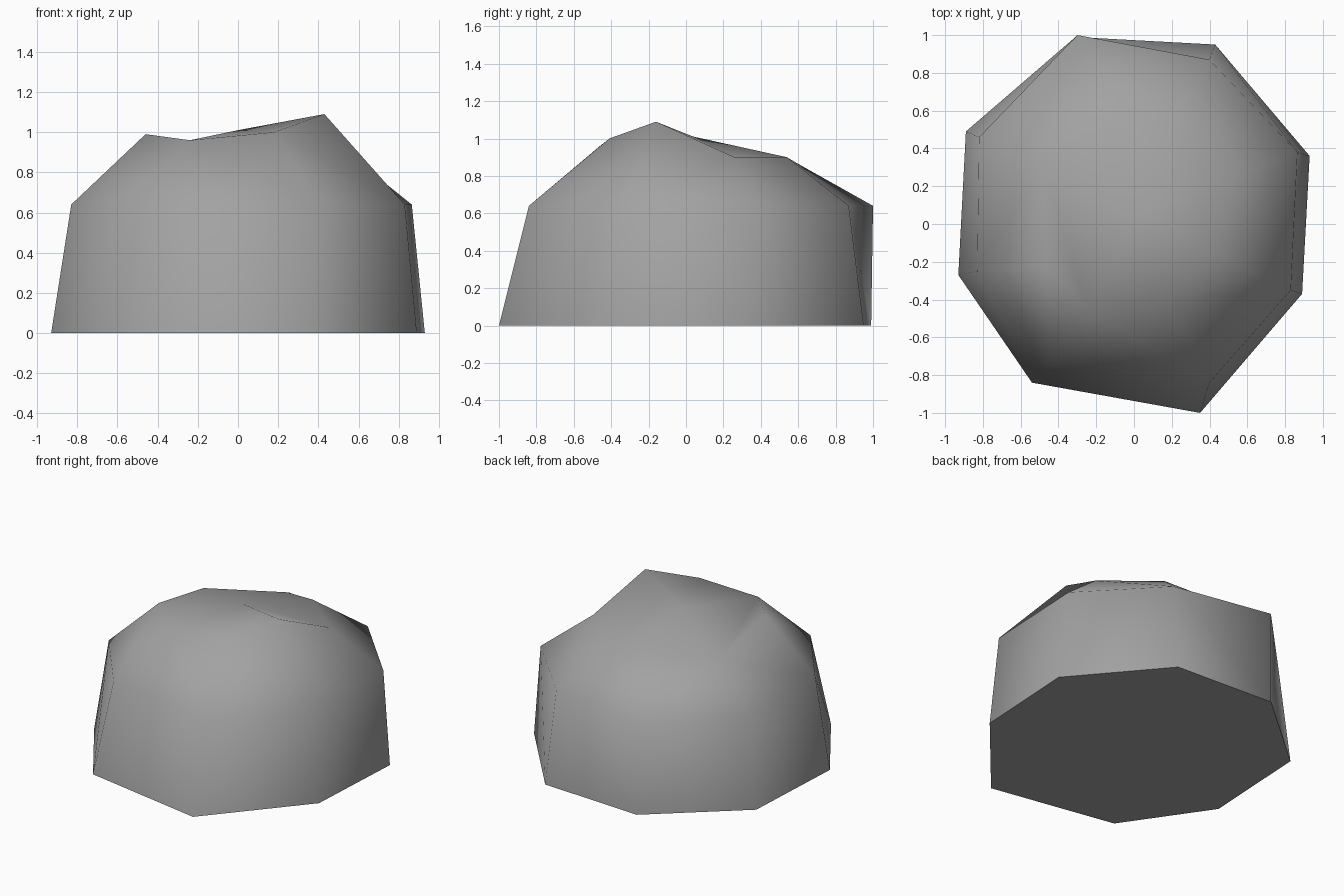
import bpy
import bmesh

# Remove the default cube only
default_cube = bpy.data.objects.get("Cube")
if default_cube:
    bpy.data.objects.remove(default_cube, do_unlink=True)


def make_material(name, color):
    material = bpy.data.materials.new(name)
    material.use_nodes = True
    material.diffuse_color = color
    shader = material.node_tree.nodes["Principled BSDF"]
    shader.inputs["Base Color"].default_value = color
    shader.inputs["Roughness"].default_value = 0.9
    return material


def add_ring(mesh, points):
    return [mesh.verts.new(point) for point in points]


def bridge(mesh, lower, upper):
    """Join two rings of equal length with a band of faces."""
    count = len(lower)
    faces = []
    for i in range(count):
        j = (i + 1) % count
        faces.append(mesh.faces.new((lower[i], lower[j], upper[j], upper[i])))
    return faces


# Footprint and shoulder outlines, counter-clockwise from the left side
footprint = [(.93, .36), (.43, .95), (-.31, .99), (-.89, .49),
             (-.93, -.27), (-.54, -.84), (.35, -1), (.89, -.37)]
shoulder = [(.865, .38), (.4, .87), (-.3, 1), (-.82, .46),
            (-.83, -.25), (-.45, -.74), (.4, -.84), (.83, -.35)]
shoulder_height = .64

# Uneven crown corners and the shallow middle point
crown = [(.54, .26, .9), (.2, .54, .9), (-.03, .59, .87), (-.49, .32, .88),
         (-.46, -.22, .99), (-.24, -.46, .96), (.18, -.41, 1), (.43, -.16, 1.09)]
crown_middle = (0, .04, 1.01)

mesh = bmesh.new()
base_ring = add_ring(mesh, [(x, y, 0) for x, y in footprint])
shoulder_ring = add_ring(mesh, [(x, y, shoulder_height) for x, y in shoulder])
crown_ring = add_ring(mesh, crown)
middle = mesh.verts.new(crown_middle)

# Flat underside, steep wall and sloping shoulder
mesh.faces.new(list(reversed(base_ring)))
bands = bridge(mesh, base_ring, shoulder_ring)
bands += bridge(mesh, shoulder_ring, crown_ring)
bmesh.ops.triangulate(mesh, faces=bands)

# Crown fan, leaving one raised corner standing outside it
raised = crown_ring[4]
fan = [vert for vert in crown_ring if vert is not raised]
for i, vert in enumerate(fan):
    mesh.faces.new((vert, fan[(i + 1) % len(fan)], middle))
mesh.faces.new((crown_ring[3], raised, crown_ring[5]))
bmesh.ops.recalc_face_normals(mesh, faces=mesh.faces)

# Boulder object, smooth above and sharp around the underside
data = bpy.data.meshes.new("boulder")
mesh.to_mesh(data)
mesh.free()
boulder = bpy.data.objects.new("boulder", data)
bpy.context.scene.collection.objects.link(boulder)
data.materials.append(make_material("stone grey", (.36, .36, .36, 1)))

bpy.ops.object.select_all(action="DESELECT")
boulder.select_set(True)
bpy.context.view_layer.objects.active = boulder
bpy.ops.object.shade_smooth_by_angle(angle=1.3)
